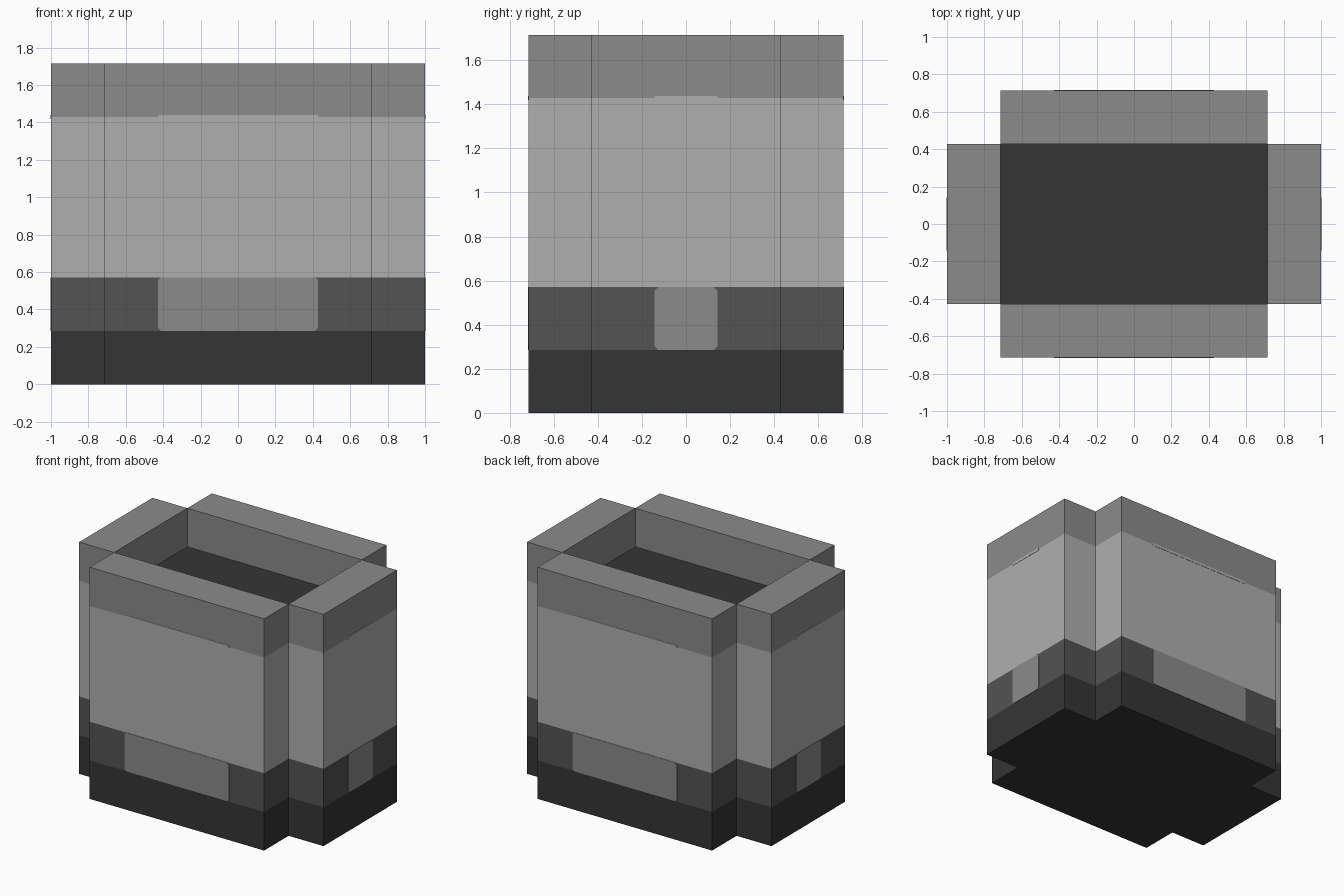
import bpy
import bmesh
import math
from mathutils import Matrix, Vector

if "Cube" in bpy.data.objects:
    bpy.data.objects.remove(bpy.data.objects["Cube"], do_unlink=True)

U = 1 / 7                      # block unit
A, B = 5 * U, 3 * U            # notch corner positions
RIM_Z, TOP_Z = 10 * U, 12 * U


def linear(v):
    v /= 255
    return ((v + 0.055) / 1.055) ** 2.4


def material(name, grey):
    c = linear(grey)
    m = bpy.data.materials.new(name)
    m.use_nodes = True
    m.diffuse_color = (c, c, c, 1)
    m.node_tree.nodes["Principled BSDF"].inputs["Base Color"].default_value = (c, c, c, 1)
    return m


charcoal = material("charcoal", 0x35)
dark_grey = material("dark grey", 0x53)
mid_grey = material("mid grey", 0x8B)
light_grey = material("light grey", 0xAF)


def finish(name, bm, mats):
    mesh = bpy.data.meshes.new(name)
    bm.to_mesh(mesh)
    bm.free()
    for m in mats:
        mesh.materials.append(m)
    ob = bpy.data.objects.new(name, mesh)
    bpy.context.collection.objects.link(ob)
    return ob


# Body: plus-shaped outline carried up through the colour bands
outline = [(1, -B), (1, B), (A, B), (A, A), (-A, A), (-A, B),
           (-1, B), (-1, -B), (-A, -B), (-A, -A), (A, -A), (A, -B)]
bm = bmesh.new()
rings = [[bm.verts.new((x, y, z)) for x, y in outline]
         for z in (0, 2 * U, 4 * U, RIM_Z)]
for band, (lo, hi) in enumerate(zip(rings, rings[1:])):
    for i in range(12):
        j = (i + 1) % 12
        bm.faces.new((lo[i], lo[j], hi[j], hi[i])).material_index = band
bm.faces.new(rings[0][::-1])
# Sunken floor inside the rim
bm.faces.new([rings[-1][i] for i in (2, 5, 8, 11)])
finish("body", bm, [charcoal, dark_grey, light_grey])


# Rim: four raised walls around the opening, open underneath
def rim_wall(name, centre, size):
    bm = bmesh.new()
    bmesh.ops.create_cube(bm, size=1, matrix=Matrix.Translation(centre)
                          @ Matrix.Diagonal((*size, 1)))
    bmesh.ops.delete(bm, geom=[f for f in bm.faces if f.normal.z < -0.5],
                     context='FACES_ONLY')
    finish(name, bm, [mid_grey])


mid_z = (RIM_Z + TOP_Z) / 2
for sign, ns, nx in ((-1, "front", "right"), (1, "back", "left")):
    rim_wall(ns + "_rim", Vector((0, sign * 4 * U, mid_z)), (2 * A, 2 * U, 2 * U))
    rim_wall(nx + "_rim", Vector((sign * 6 * U, 0, mid_z)), (2 * U, 2 * B, 2 * U))


# Thin plate with clipped corners, lying on one outer wall
def plate(name, half, z0, z1, cut, dist, turn, mat, thick=0.003):
    pts = [(-half + cut, z0), (half - cut, z0), (half, z0 + cut), (half, z1 - cut),
           (half - cut, z1), (-half + cut, z1), (-half, z1 - cut), (-half, z0 + cut)]
    bm = bmesh.new()
    front = [bm.verts.new((x, -dist - thick, z)) for x, z in pts]
    back = [bm.verts.new((x, -dist, z)) for x, z in pts]
    bm.faces.new(front)
    for i in range(8):
        j = (i + 1) % 8
        bm.faces.new((front[j], front[i], back[i], back[j]))
    bm.transform(Matrix.Rotation(turn * math.pi / 2, 4, 'Z'))
    finish(name, bm, [mat])


# Lower panels and the slight step in the light band, on all four sides
for turn, side in enumerate(("front", "left", "back", "right")):
    wide = turn % 2 == 0
    half, dist = (B, A) if wide else (U, 1)
    plate(side + "_panel", half, 2 * U, 4 * U, 0.017, dist, turn, mid_grey)
    plate(side + "_band_step", half, RIM_Z - 0.01, RIM_Z + 0.01, 0.004, dist, turn,
          light_grey, 0.002)
